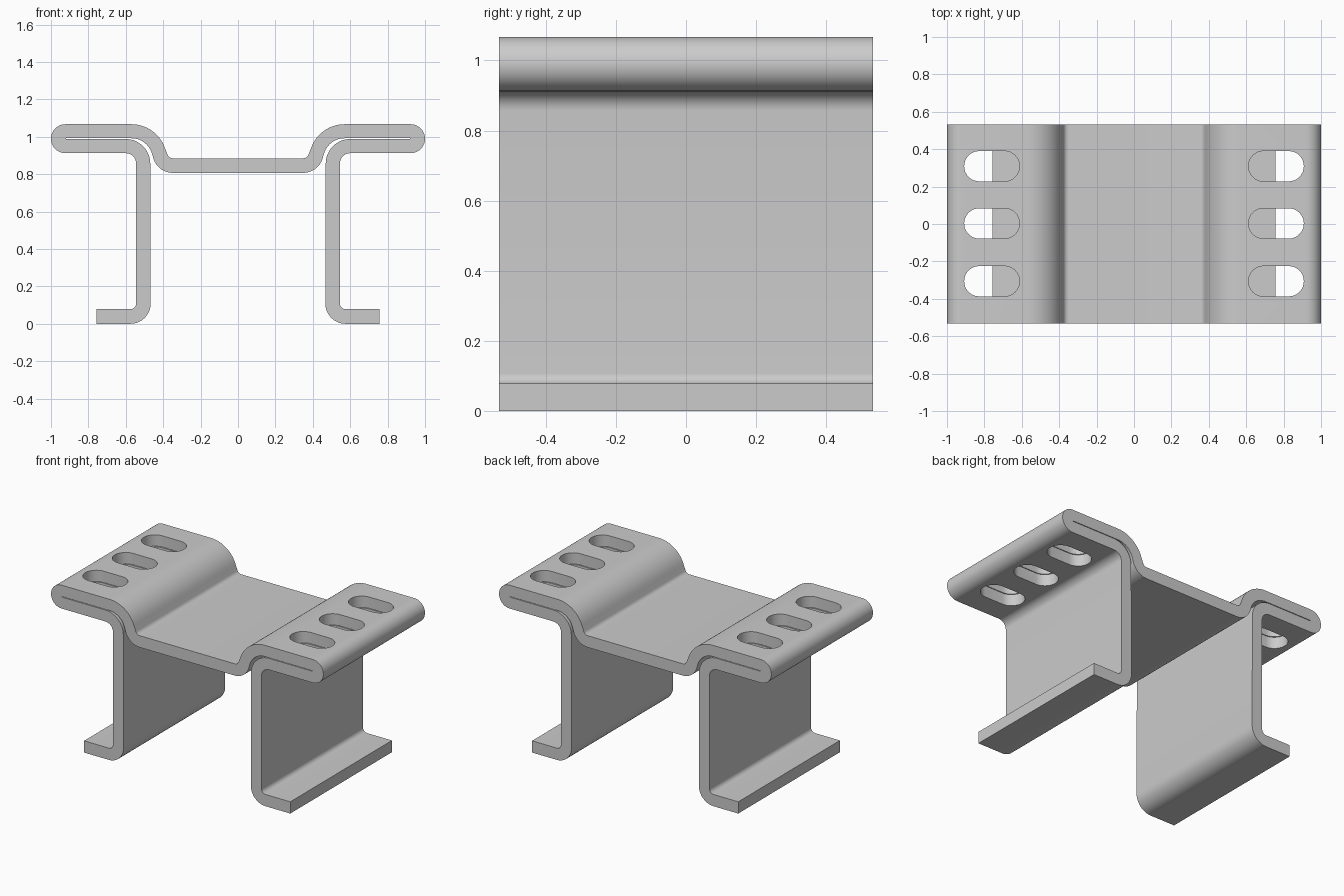
import bpy, bmesh, math

if "Cube" in bpy.data.objects:
    bpy.data.objects.remove(bpy.data.objects["Cube"])

HALF_DEPTH = 0.533


def arc(cx, cz, r, a0, a1, n=10):
    """Points along an arc, angles in degrees."""
    pts = []
    for i in range(n + 1):
        a = math.radians(a0 + (a1 - a0) * i / n)
        pts.append((cx + r * math.cos(a), cz + r * math.sin(a)))
    return pts


def prism(name, verts, direction):
    """Extrude a closed flat outline along a direction."""
    bm = bmesh.new()
    face = bm.faces.new([bm.verts.new(v) for v in verts])
    res = bmesh.ops.extrude_face_region(bm, geom=[face])
    moved = [g for g in res["geom"] if isinstance(g, bmesh.types.BMVert)]
    bmesh.ops.translate(bm, verts=moved, vec=direction)
    bmesh.ops.recalc_face_normals(bm, faces=bm.faces[:])
    mesh = bpy.data.meshes.new(name)
    bm.to_mesh(mesh)
    bm.free()
    obj = bpy.data.objects.new(name, mesh)
    bpy.context.collection.objects.link(obj)
    return obj


# Right half of the folded sheet profile, from top centre round to underside
half = (
    arc(0.349, 0.915, 0.030, -90, -20)            # floor to step, upper side
    + arc(0.57, 0.877, 0.190, 160, 90, 14)        # shoulder, upper side
    + arc(0.9225, 0.9895, 0.0775, 90, -90, 20)    # hemmed edge
    + arc(0.60, 0.857, 0.055, 90, 180)            # leg top bend, outer side
    + arc(0.575, 0.108, 0.030, 180, 270)          # foot bend, upper side
    + [(0.757, 0.078), (0.757, 0.0)]              # foot end
    + arc(0.575, 0.108, 0.108, 270, 180)          # foot bend, lower side
    + arc(0.60, 0.857, 0.131, 180, 90, 12)        # leg top bend, inner side
    + [(0.92, 0.988), (0.92, 0.992)]              # slit inside the hem
    + arc(0.57, 0.877, 0.115, 90, 160, 14)        # shoulder, lower side
    + arc(0.349, 0.915, 0.108, -20, -90)          # floor to step, lower side
)
outline = half + [(-x, z) for x, z in reversed(half)]
bracket = prism("folded_bracket", [(x, -HALF_DEPTH, z) for x, z in outline],
                (0, 2 * HALF_DEPTH, 0))

steel = bpy.data.materials.new("grey_steel")
steel.diffuse_color = (0.6, 0.6, 0.6, 1)
steel.use_nodes = True
steel.node_tree.nodes["Principled BSDF"].inputs["Base Color"].default_value = steel.diffuse_color
bracket.data.materials.append(steel)

# Slotted holes through both flanges
cutters = []
for side in (-1, 1):
    for y in (-0.306, 0.003, 0.309):
        r, s = 0.081, 0.067
        slot = arc(s, 0, r, -90, 90, 16) + arc(-s, 0, r, 90, 270, 16)
        cutters.append(prism("slot_cutter",
                             [(side * 0.76 + px, y + py, 0.86) for px, py in slot],
                             (0, 0, 0.3)))
for c in cutters:
    c.hide_render = True
    m = bracket.modifiers.new("slot", "BOOLEAN")
    m.operation = "DIFFERENCE"
    m.solver = "EXACT"
    m.object = c

# Apply the cuts and remove the cutters
dg = bpy.context.evaluated_depsgraph_get()
cut_mesh = bpy.data.meshes.new_from_object(bracket.evaluated_get(dg))
bracket.modifiers.clear()
bracket.data = cut_mesh
for c in cutters:
    bpy.data.objects.remove(c)
cut_mesh.materials.clear()
cut_mesh.materials.append(steel)

# Smooth bends, sharp edges
bpy.ops.object.select_all(action="DESELECT")
bracket.select_set(True)
bpy.context.view_layer.objects.active = bracket
bpy.ops.object.shade_smooth_by_angle(angle=math.radians(30))
